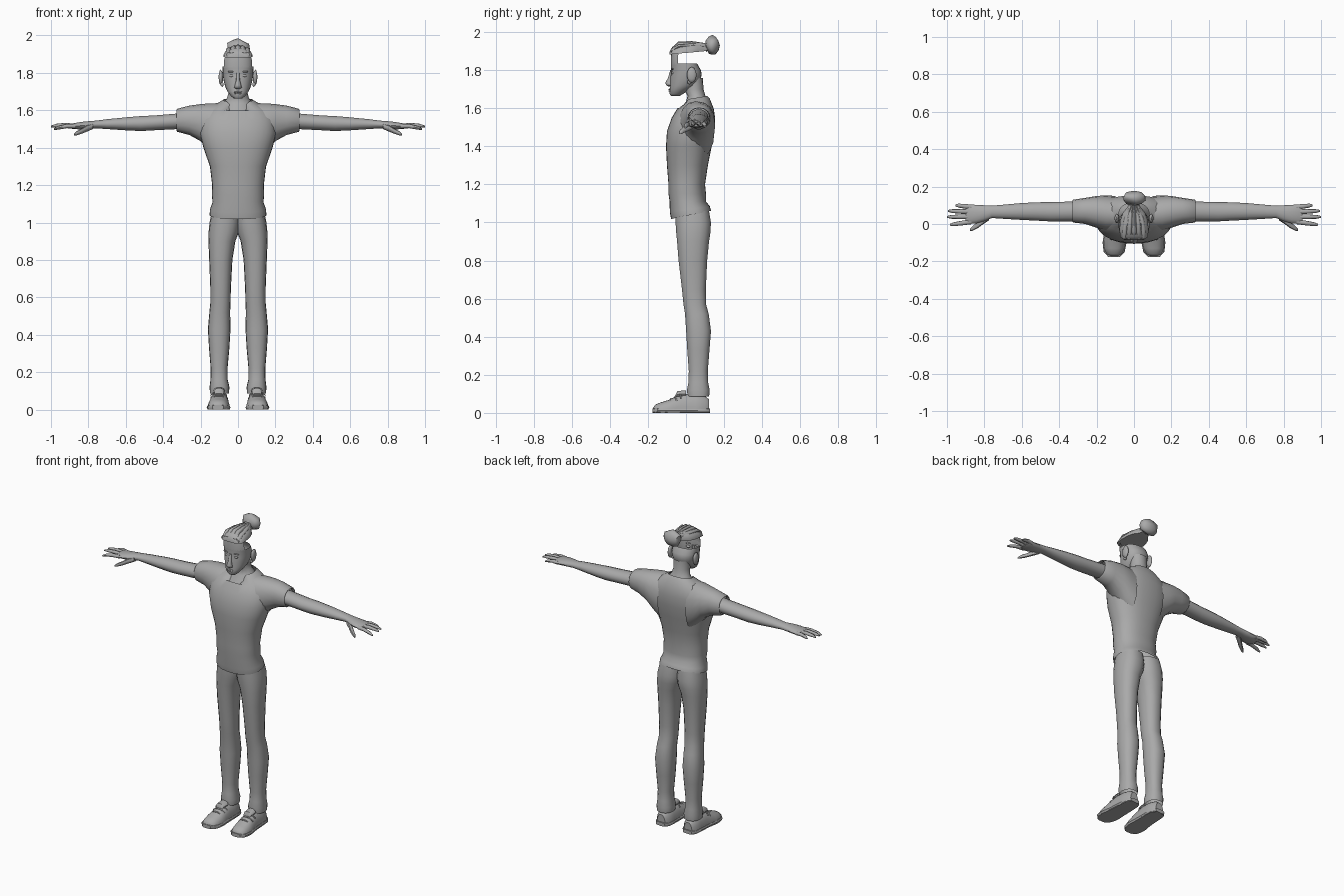
import bpy, bmesh, math, random
from mathutils import Vector

random.seed(4)
grey = bpy.data.materials.new("plain grey")
grey.diffuse_color = (0.4, 0.4, 0.4, 1)


def finish(name, bm, mirror=False, angle=50):
    bmesh.ops.recalc_face_normals(bm, faces=bm.faces)
    me = bpy.data.meshes.new(name)
    bm.to_mesh(me)
    bm.free()
    me.materials.append(grey)
    ob = bpy.data.objects.new(name, me)
    bpy.context.collection.objects.link(ob)
    bpy.ops.object.select_all(action='DESELECT')
    ob.select_set(True)
    bpy.context.view_layer.objects.active = ob
    bpy.ops.object.shade_smooth_by_angle(angle=math.radians(angle))
    if mirror:
        ob.modifiers.new("mirror", 'MIRROR')
    return ob


def loft(name, axis, rings, n=16, caps=(True, True), mirror=False, arc=None,
         power=2.0, closed=True, angle=50):
    """Rings are (position on axis, u0, u1, v0, v1[, tilt, dip]).
    u, v are the two remaining axes in x, y, z order."""
    bm = bmesh.new()
    loops = []
    for r in rings:
        s, u0, u1, v0, v1 = r[:5]
        tilt, dip = (tuple(r[5:]) + (0, 0))[:2]
        loop = []
        for i in range(n):
            if arc:
                a = arc[0] + (arc[1] - arc[0]) * i / (n - 1)
            else:
                a = 2 * math.pi * i / n
            c, d = math.cos(a), math.sin(a)
            pc = math.copysign(abs(c) ** (2 / power), c)
            pd = math.copysign(abs(d) ** (2 / power), d)
            u = (u0 + u1) / 2 + pc * (u1 - u0) / 2
            v = (v0 + v1) / 2 + pd * (v1 - v0) / 2
            t = s + tilt * d - dip * max(0, -d) ** 12
            loop.append(bm.verts.new({'x': (t, u, v), 'y': (u, t, v), 'z': (u, v, t)}[axis]))
        loops.append(loop)
    for a, b in zip(loops, loops[1:]):
        for i in range(n if closed else n - 1):
            j = (i + 1) % n
            bm.faces.new((a[i], a[j], b[j], b[i]))
    for flag, loop in zip(caps, (loops[0], loops[-1])):
        if flag and closed:
            bm.faces.new(loop)
    return finish(name, bm, mirror, angle)


def blob(name, loc, size, mirror=False, noise=0.0, sub=2):
    bm = bmesh.new()
    bmesh.ops.create_icosphere(bm, subdivisions=sub, radius=1)
    for v in bm.verts:
        k = 1 + random.uniform(-noise, noise)
        v.co = Vector([p + c * s * k for p, c, s in zip(loc, v.co, size)])
    return finish(name, bm, mirror)


def sym(z, hw, y0, y1, *rest):
    return (z, -hw, hw, y0, y1, *rest)


# Shirt body with raised back hem and V neckline
loft("shirt_body", 'z', [
    sym(1.055, .142, -.065, .125, .02), sym(1.04, .152, -.078, .132, .022),
    sym(1.07, .15, -.085, .125, .015), sym(1.11, .136, -.086, .105),
    sym(1.15, .14, -.092, .105), sym(1.2, .138, -.092, .1),
    sym(1.3, .15, -.1, .115), sym(1.4, .185, -.105, .135),
    sym(1.48, .205, -.1, .15), sym(1.55, .2, -.075, .153),
    sym(1.6, .17, -.045, .145), sym(1.64, .105, -.015, .125, .01, .06),
    sym(1.655, .08, -.002, .112, .01, .1)], n=32, caps=(False, False), power=2.3)

# Sleeves with open, slightly thick cuffs
loft("sleeve", 'x', [
    (.1, -.045, .15, 1.33, 1.638), (.15, -.04, .153, 1.38, 1.637),
    (.2, -.02, .15, 1.435, 1.633), (.26, 0, .14, 1.468, 1.625),
    (.325, .008, .13, 1.485, 1.608), (.33, .012, .126, 1.492, 1.602),
    (.31, .015, .123, 1.495, 1.6)], n=16, caps=(False, False), mirror=True, power=2.2)

# Arms and palms
loft("arm", 'x', [
    (.24, .015, .12, 1.495, 1.595), (.33, .014, .12, 1.498, 1.583),
    (.45, .014, .117, 1.492, 1.573), (.52, .018, .116, 1.488, 1.57),
    (.6, .022, .112, 1.492, 1.563), (.7, .028, .103, 1.499, 1.553),
    (.76, .032, .098, 1.503, 1.545), (.8, .015, .1, 1.5, 1.542),
    (.84, .004, .102, 1.497, 1.538), (.885, .0, .105, 1.5, 1.53),
    (.9, .01, .1, 1.505, 1.525)], n=14, mirror=True)

# Fingers: root y, tip y, tip x, tip z
for nm, y0, y1, tx, tz in (("index", .012, -.004, .985, 1.497), ("middle", .039, .038, 1.0, 1.512),
                           ("ring", .065, .07, .995, 1.513), ("little", .091, .1, .955, 1.505)):
    rings = []
    for t, r in ((0, .013), (.4, .0125), (.8, .0105), (1, .005)):
        y, z, x = y0 + (y1 - y0) * t, 1.515 + (tz - 1.515) * t + .008 * math.sin(3 * t), .87 + (tx - .87) * t
        rings.append((x, y - r, y + r, z - r * .9, z + r * .9))
    loft(nm + "_finger", 'x', rings, n=8, mirror=True)
loft("thumb", 'x', [(.775, .02, .06, 1.5, 1.53), (.805, .0, .04, 1.487, 1.522),
                    (.835, -.022, .012, 1.475, 1.503), (.862, -.036, -.01, 1.466, 1.489),
                    (.876, -.038, -.024, 1.464, 1.476)], n=8, mirror=True)

# Trouser legs, joined at the centre above the crotch
loft("trouser_leg", 'z', [
    (.085, .048, .15, .008, .122), (.12, .046, .152, .004, .125), (.16, .055, .147, .012, .117),
    (.22, .056, .146, .014, .115), (.33, .046, .155, .006, .124),
    (.43, .04, .161, .0, .132), (.52, .042, .153, -.006, .12),
    (.57, .04, .148, -.014, .106), (.65, .038, .148, -.022, .105),
    (.8, .03, .154, -.04, .112), (.9, .014, .158, -.048, .122),
    (.95, -.005, .157, -.053, .13), (1.0, -.012, .152, -.056, .132),
    (1.06, -.01, .14, -.058, .122)], n=18, caps=(False, False), mirror=True, power=2.3)

# Shoes: half-round upper over a flat sole
up = (0, math.pi)
loft("shoe_upper", 'y', [(y, c - w, c + w, -h, h) for y, c, w, h in (
    (-.172, .106, .022, .028), (-.16, .106, .045, .044), (-.13, .105, .056, .056),
    (-.09, .103, .06, .068), (-.05, .101, .055, .088), (-.01, .099, .052, .1),
    (.05, .098, .05, .1), (.1, .098, .046, .088), (.12, .098, .03, .072))],
     n=13, mirror=True, arc=up, power=2.4)
loft("shoe_sole", 'y', [(y, c - w, c + w, 0, .024) for y, c, w in (
    (-.176, .107, .03), (-.15, .106, .056), (-.1, .104, .064), (-.04, .101, .058),
    (.04, .098, .055), (.1, .098, .052), (.127, .098, .032))], n=12, mirror=True, power=4, angle=35)
loft("shoe_tongue", 'y', [(-.055, .078, .124, .07, .095), (-.045, .074, .128, .08, .115),
                          (.0, .07, .13, .08, .12)], n=10, mirror=True)
for k in range(3):
    y, z = -.085 + .024 * k, .066 + .013 * k
    loft("shoe_lace", 'x', [(.06, y + .008, y + .016, z - .02, z - .01), (.085, y, y + .01, z + .0, z + .012),
                            (.12, y, y + .01, z + .0, z + .012), (.146, y + .008, y + .016, z - .02, z - .01)],
         n=6, mirror=True)

# Neck, spreading into the chest under the collar
loft("neck", 'z', [
    sym(1.52, .11, -.074, .13), sym(1.59, .1, -.035, .13), sym(1.635, .082, .0, .115),
    sym(1.665, .058, .008, .102), sym(1.7, .05, -.01, .092), sym(1.76, .055, -.01, .088)],
     n=16, caps=(False, False))

# Face and lower head, open at the crown
loft("head", 'z', [
    sym(1.664, .024, -.078, -.035), sym(1.675, .037, -.086, -.015), sym(1.7, .056, -.086, .02),
    sym(1.72, .066, -.084, .055), sym(1.75, .075, -.084, .078), sym(1.78, .08, -.08, .082),
    sym(1.8, .082, -.078, .078), sym(1.835, .083, -.08, .058)],
     n=24, caps=(True, False), power=2.2)
# Forehead rising to the hairline
loft("forehead", 'z', [sym(1.83, .083, -.08, .06), sym(1.865, .082, -.08, .06), sym(1.895, .074, -.076, .06)],
     n=12, arc=(math.pi * 1.14, math.pi * 1.86), closed=False, power=2.2)

# Facial features
loft("nose", 'z', [sym(1.715, .012, -.094, -.07), sym(1.722, .021, -.105, -.07), sym(1.735, .017, -.108, -.07),
                   sym(1.76, .01, -.094, -.07), sym(1.8, .008, -.083, -.07)], n=8)
blob("upper_lip", (0, -.084, 1.698), (.026, .009, .005), sub=1)
blob("lower_lip", (0, -.083, 1.69), (.022, .009, .005), sub=1)
blob("eye", (.033, -.069, 1.785), (.014, .008, .008), True)
blob("eyebrow", (.036, -.071, 1.806), (.022, .008, .005), True, sub=1)
blob("ear", (.092, .03, 1.775), (.012, .026, .042), True)
blob("earlobe", (.085, .018, 1.738), (.01, .012, .014), True, sub=1)

# Swept-back hair tied in a bun
loft("swept_hair", 'y', [(y, -w, w, 2 * b - t, t) for y, w, b, t in (
    (-.086, .05, 1.882, 1.898), (-.07, .074, 1.884, 1.925), (-.03, .078, 1.888, 1.94),
    (.02, .074, 1.892, 1.945), (.06, .06, 1.896, 1.945), (.09, .035, 1.898, 1.94),
    (.115, .022, 1.905, 1.94))], n=13, arc=up)
for k in range(5):
    x = -.05 + .025 * k
    loft("hair_lock", 'y', [(-.08, x - .012, x + .012, 1.885, 1.91), (-.04, x - .015, x + .015, 1.915, 1.95 - x * x * 6),
                            (.03, x * .8 - .012, x * .8 + .012, 1.92, 1.953 - x * x * 6),
                            (.1, x * .3 - .01, x * .3 + .01, 1.91, 1.942)], n=8)
blob("hair_bun", (0, .138, 1.93), (.062, .036, .052), noise=.12)
blob("hair_tie", (0, .108, 1.925), (.03, .012, .03), sub=1)
